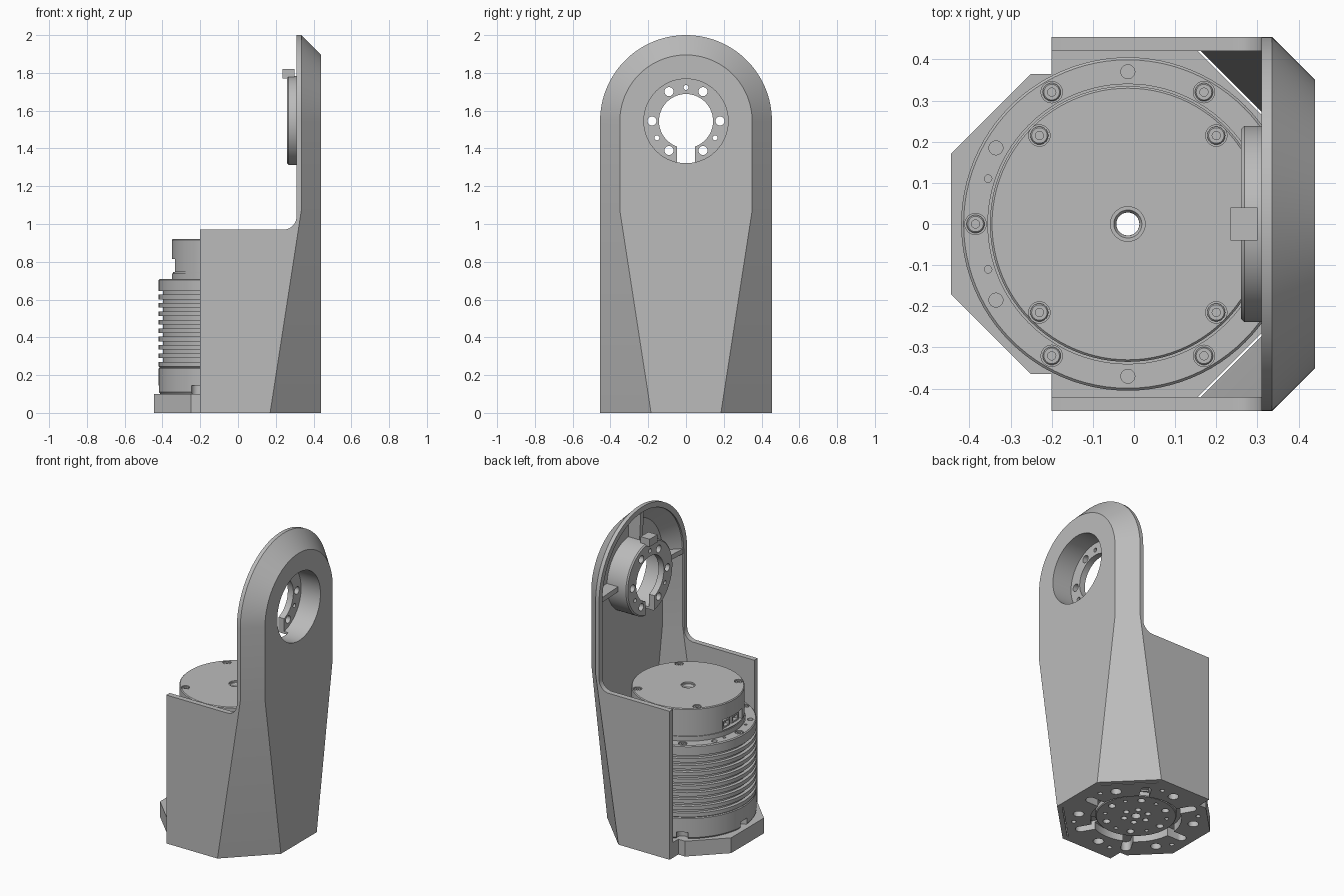
import bpy, bmesh, math
from math import sin, cos, pi, radians, tan
from mathutils import Matrix

cube = bpy.data.objects.get("Cube")
if cube:
    bpy.data.objects.remove(cube, do_unlink=True)

GREY = (0.5, 0.5, 0.5, 1)
grey = bpy.data.materials.new("machined grey")
grey.use_nodes = True
grey.diffuse_color = GREY
grey.node_tree.nodes["Principled BSDF"].inputs["Base Color"].default_value = GREY

CX = -0.015      # actuator axis
HZ = 1.545       # height of the bearing centre
TO_X = Matrix.Translation((0, 0, HZ)) @ Matrix.Rotation(pi / 2, 4, 'Y')
TO_FRONT = Matrix.Rotation(pi / 2, 4, 'X')
AXIS = Matrix.Translation((CX, 0, 0))


def finish(name, bm, matrix=Matrix()):
    bmesh.ops.transform(bm, matrix=matrix, verts=bm.verts)
    bmesh.ops.remove_doubles(bm, verts=bm.verts, dist=1e-5)
    bmesh.ops.recalc_face_normals(bm, faces=bm.faces)
    mesh = bpy.data.meshes.new(name)
    bm.to_mesh(mesh)
    bm.free()
    mesh.materials.append(grey)
    obj = bpy.data.objects.new(name, mesh)
    bpy.context.collection.objects.link(obj)
    return obj


def prisms(name, outlines, z0, z1, matrix=Matrix()):
    """Extrude one or more flat outlines from z0 to z1."""
    bm = bmesh.new()
    for pts in outlines:
        low = [bm.verts.new((x, y, z0)) for x, y in pts]
        high = [bm.verts.new((x, y, z1)) for x, y in pts]
        bm.faces.new(low)
        bm.faces.new(high)
        for i in range(len(pts)):
            bm.faces.new((low[i - 1], low[i], high[i], high[i - 1]))
    return finish(name, bm, matrix)


def lathe(name, profile, matrix=Matrix(), n=96):
    """Turn a closed (radius, height) profile around z."""
    bm = bmesh.new()
    rings = [[bm.verts.new((r * cos(2 * pi * i / n), r * sin(2 * pi * i / n), z))
              for r, z in profile] for i in range(n)]
    for i in range(n):
        a, b = rings[i - 1], rings[i]
        for j in range(len(profile)):
            bm.faces.new((a[j - 1], a[j], b[j], b[j - 1]))
    return finish(name, bm, matrix)


def circle(r, x=0, y=0, n=24):
    return [(x + r * cos(2 * pi * i / n), y + r * sin(2 * pi * i / n)) for i in range(n)]


def rect(x0, x1, y0, y1):
    return [(x0, y0), (x1, y0), (x1, y1), (x0, y1)]


def polar(dist, angles):
    return [(dist * cos(radians(a)), dist * sin(radians(a))) for a in angles]


def holes(r, dist, angles, n=24):
    return [circle(r, x, y, n) for x, y in polar(dist, angles)]


def cut(obj, *cutters):
    for c in cutters:
        mod = obj.modifiers.new("cut", 'BOOLEAN')
        mod.operation, mod.solver, mod.object = 'DIFFERENCE', 'EXACT', c
        bpy.context.view_layer.objects.active = obj
        bpy.ops.object.modifier_apply(modifier=mod.name)
        bpy.data.objects.remove(c, do_unlink=True)


def shell_solid(name, t, x_open, z_low):
    """Arched, chamfered housing volume, inset by t."""
    k = t * tan(pi / 8)
    R, rc = 0.455 - t, 0.35 - k
    half = [(R, z_low, 0.17 - k, 0.185 - k, z_low), (R, 1.07, 0.335 - k, rc, 1.07)]
    arc = [(R * cos(a), HZ + R * sin(a), 0.335 - k, rc * cos(a), HZ + rc * sin(a))
           for a in (pi * i / 64 for i in range(65))]
    stations = half + arc + [(-y, z, bx, -yc, zc) for y, z, bx, yc, zc in reversed(half)]
    bm = bmesh.new()
    rows = [[bm.verts.new(p) for p in ((x_open, y, z), (bx, y, z), (0.44 - t, yc, zc))]
            for y, z, bx, yc, zc in stations]
    for a, b in zip(rows, rows[1:]):
        for j in range(2):
            bm.faces.new((a[j], a[j + 1], b[j + 1], b[j]))
    bm.faces.new([r[0] for r in rows])
    bm.faces.new([r[2] for r in rows])
    bm.faces.new(rows[0] + rows[-1][::-1])
    return finish(name, bm)


# Housing: hollow arch with low side walls and a filleted step
housing = shell_solid("housing", 0, -0.2, 0)
fillet = [(0.24 + 0.07 * sin(a), 1.04 - 0.07 * cos(a)) for a in (pi * i / 20 for i in range(11))]
cut(housing,
    shell_solid("cavity", 0.035, -0.6, -0.05),
    prisms("step", [[(-1, 0.97)] + fillet + [(0.31, 2.3), (-1, 2.3)]], -1, 1, TO_FRONT),
    prisms("opening", [circle(0.223, n=96)], 0.3, 0.6, TO_X))

# Bearing seat: cup with a drilled inner flange, slotted at the bottom
seat = lathe("bearing_seat", [(0.143, 0.26), (0.23, 0.26), (0.238, 0.268), (0.238, 0.425),
                              (0.223, 0.425), (0.223, 0.30), (0.143, 0.30)], TO_X)
cut(seat,
    prisms("bolt_holes", holes(0.024, 0.18, range(30, 390, 60)), 0.2, 0.35,
           TO_X @ Matrix.Rotation(radians(60), 4, 'Z')),
    prisms("pin_holes", holes(0.013, 0.178, (60, 180, 300)), 0.2, 0.35, TO_X),
    prisms("slot", [rect(0.1, 0.3, -0.048, 0.048)], 0.2, 0.33, TO_X))
prisms("locating_key", [rect(-0.275, -0.225, -0.04, 0.04)], 0.235, 0.30, TO_X)

# Ribs from the seat to the arch
rib = [(0.325, 0.23), (0.315, 0.43), (0.33, 0.44), (0.43, 0.34), (0.43, 0.23)]
for name, turn in (("left_rib", 0), ("top_rib", 90), ("right_rib", 180)):
    prisms(name, [rib], -0.016, 0.016,
           Matrix.Translation((0, 0, HZ)) @ Matrix.Rotation(radians(turn), 4, 'X'))

# Base plate with underside recess, radial slots and holes
half = [(-0.445, 0.17), (-0.25, 0.365), (-0.2, 0.365), (-0.2, 0.42), (0.155, 0.42), (0.405, 0.17)]
base = prisms("base_plate", [half + [(x, -y) for x, y in reversed(half)]], 0, 0.1)
cut(base, prisms("recess", [circle(0.27, n=96)], -0.1, 0.05, AXIS))
cut(base, prisms("bore", [circle(0.028)], -0.1, 0.2, AXIS))
for a in range(0, 360, 60):
    turn = AXIS @ Matrix.Rotation(radians(a), 4, 'Z')
    end = [(0.35 + 0.03 * cos(b), 0.03 * sin(b)) for b in (pi * (i / 12 - 0.5) for i in range(13))]
    cut(base, prisms("radial_slot", [[(0.25, 0.03), (0.25, -0.03)] + end], -0.1, 0.06, turn))
cut(base, prisms("base_holes", holes(0.032, 0.345, range(30, 390, 60))
                 + holes(0.014, 0.37, range(15, 375, 60)), -0.1, 0.06, AXIS))

# Output disc under the actuator
disc = lathe("output_disc", [(0.028, 0.06), (0.028, 0.02), (0.235, 0.02), (0.24, 0.025),
                             (0.24, 0.06)], AXIS)
cut(disc, prisms("disc_holes", holes(0.018, 0.075, range(0, 360, 60))
                 + holes(0.022, 0.185, range(0, 360, 60))
                 + holes(0.012, 0.185, range(30, 390, 60)), -0.1, 0.05, AXIS))

# Actuator: finned body, bolted flange and cap with a through bore
profile = [(0.028, 0.1), (0.398, 0.1), (0.405, 0.11), (0.405, 0.235), (0.4, 0.24), (0.405, 0.245)]
for i in range(9):
    z = 0.27 + i * 0.0445
    profile += [(0.405, z), (0.383, z), (0.383, z + 0.02), (0.405, z + 0.02)]
profile += [(0.405, 0.704), (0.399, 0.71), (0.34, 0.71), (0.34, 0.705), (0.335, 0.705),
            (0.335, 0.738), (0.33, 0.738), (0.33, 0.745), (0.335, 0.745), (0.335, 0.915),
            (0.33, 0.92), (0.042, 0.92), (0.042, 0.91), (0.034, 0.91), (0.028, 0.9)]
actuator = lathe("actuator", profile, AXIS)
BOLTS, TAPPED, CAP = range(0, 360, 60), (30, 90, 150, 210, 270, 330), (45, 135, 225, 315)
cut(actuator,
    prisms("flange_holes", holes(0.026, 0.37, BOLTS) + holes(0.017, 0.37, TAPPED)
           + holes(0.009, 0.357, (162, 198)), 0.692, 0.8, AXIS),
    prisms("cap_holes", holes(0.026, 0.304, CAP), 0.9, 1, AXIS),
    prisms("base_pockets", holes(0.035, 0.395, BOLTS), 0.05, 0.145, AXIS),
    prisms("port", [rect(-0.5, -0.285, -0.1, 0.1)], 0.747, 0.815))

# Socket screws in the flange and cap
head = [(0, -0.01), (0.01, -0.01), (0.01, 0), (0.019, 0), (0.022, -0.003), (0.022, -0.025), (0, -0.025)]
for name, dist, angles, z in (("flange_screw", 0.37, BOLTS, 0.708), ("cap_screw", 0.304, CAP, 0.917)):
    for x, y in polar(dist, angles):
        lathe(name, head, Matrix.Translation((CX + x, y, z)), 18)

# Twin cable sockets inside the port
for name, y in (("left_socket", -0.045), ("right_socket", 0.045)):
    plug = prisms(name, [rect(-0.325, -0.28, y - 0.035, y + 0.035)], 0.747, 0.795)
    cut(plug, prisms("plug_hole", [rect(-0.4, -0.3, y - 0.025, y + 0.025)], 0.757, 0.785))

# Smooth shading with sharp edges kept
for obj in bpy.context.collection.objects:
    if obj.type == 'MESH' and grey.name in obj.data.materials:
        bpy.ops.object.select_all(action='DESELECT')
        obj.select_set(True)
        bpy.context.view_layer.objects.active = obj
        bpy.ops.object.shade_smooth_by_angle(angle=radians(25))
